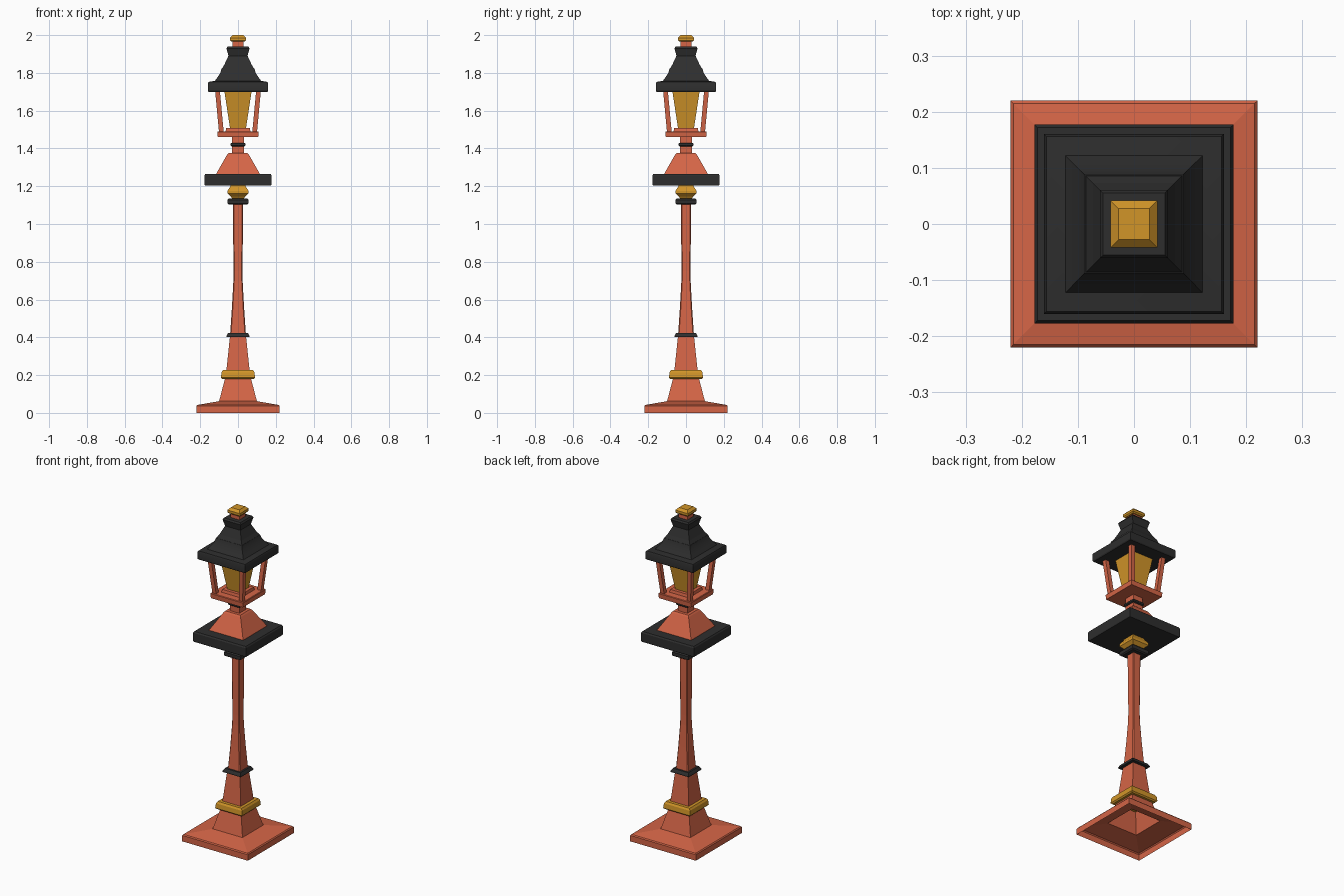
import bpy, bmesh
from mathutils import Vector

if "Cube" in bpy.data.objects:
    bpy.data.objects.remove(bpy.data.objects["Cube"])


def material(name, rgb):
    m = bpy.data.materials.new(name)
    m.diffuse_color = (*rgb, 1)
    m.use_nodes = True
    m.node_tree.nodes["Principled BSDF"].inputs["Base Color"].default_value = m.diffuse_color
    return m


ORANGE = material("orange_paint", (0.66, 0.13, 0.062))
BLACK = material("black_iron", (0.027, 0.027, 0.027))
GOLD = material("amber_gold", (0.64, 0.30, 0.022))


def finish(name, bm, mat, smooth=False):
    bmesh.ops.remove_doubles(bm, verts=bm.verts, dist=0.0001)
    bmesh.ops.recalc_face_normals(bm, faces=bm.faces)
    me = bpy.data.meshes.new(name)
    bm.to_mesh(me)
    bm.free()
    me.materials.append(mat)
    ob = bpy.data.objects.new(name, me)
    bpy.context.collection.objects.link(ob)
    if smooth:
        bpy.context.view_layer.objects.active = ob
        ob.select_set(True)
        bpy.ops.object.shade_smooth_by_angle(angle=0.5)
        ob.select_set(False)
    return ob


def section(h, c):
    """Square outline of half width h with corners cut by c."""
    k = h - c
    pts = [(h, -k), (h, k), (k, h), (-k, h), (-h, k), (-h, -k), (-k, -h), (k, -h)]
    return pts if c > 0 else pts[::2]


def stack(name, mat, levels, chamfer=0, open_bottom=False, smooth=False):
    """Square loft through (height, half width) levels."""
    bm = bmesh.new()
    rings = [[bm.verts.new((x, y, z)) for x, y in section(h, chamfer)] for z, h in levels]
    for a, b in zip(rings, rings[1:]):
        n = len(a)
        for i in range(n):
            j = (i + 1) % n
            bm.faces.new((a[i], a[j], b[j], b[i]))
    if not open_bottom:
        bm.faces.new(rings[0][::-1])
    bm.faces.new(rings[-1])
    return finish(name, bm, mat, smooth)


# Hollow foot and lower shaft
stack("foot_and_lower_shaft", ORANGE,
      [(0, 0.22), (0.036, 0.22), (0.042, 0.215), (0.062, 0.10),
       (0.20, 0.064), (0.41, 0.042)], open_bottom=True)
stack("foot_band", GOLD, [(0.18, 0.083), (0.187, 0.09), (0.215, 0.087), (0.226, 0.08)])
stack("shaft_ring", BLACK, [(0.402, 0.061), (0.408, 0.061), (0.423, 0.052)])

# Slender upper shaft with cut corners
stack("upper_shaft", ORANGE,
      [(0.41, 0.042), (0.56, 0.032), (0.69, 0.025), (0.75, 0.024), (1.12, 0.027)],
      chamfer=0.005)

# Collars under the tray
stack("collar", BLACK, [(1.102, 0.048), (1.108, 0.055), (1.128, 0.055), (1.134, 0.05)])
stack("gold_knob", GOLD,
      [(1.134, 0.03), (1.145, 0.038), (1.162, 0.056), (1.176, 0.056), (1.20, 0.04), (1.21, 0.04)])

# Wide tray and its pedestal
stack("tray", BLACK, [(1.204, 0.175), (1.21, 0.177), (1.258, 0.177), (1.266, 0.172)])
stack("pedestal", ORANGE, [(1.262, 0.116), (1.27, 0.113), (1.368, 0.057), (1.376, 0.05)])
stack("neck", ORANGE, [(1.37, 0.032), (1.465, 0.032)])
stack("neck_ring", BLACK, [(1.41, 0.034), (1.415, 0.039), (1.425, 0.039), (1.43, 0.034)])

# Lantern floor, glass and corner posts
stack("lantern_floor", ORANGE, [(1.46, 0.107), (1.488, 0.109), (1.491, 0.106)])
stack("glass_seat", ORANGE, [(1.488, 0.066), (1.508, 0.062)])
stack("glass", GOLD, [(1.505, 0.042), (1.71, 0.073)])

bm = bmesh.new()
for sx in (-1, 1):
    for sy in (-1, 1):
        rings = []
        for z, d in ((1.485, 0.088), (1.71, 0.109)):
            rings.append([bm.verts.new((sx * d + x, sy * d + y, z)) for x, y in section(0.0125, 0)])
        low, top = rings
        for i in range(4):
            j = (i + 1) % 4
            bm.faces.new((low[i], low[j], top[j], top[i]))
        bm.faces.new(low[::-1])
        bm.faces.new(top)
finish("corner_posts", bm, ORANGE)

# Flared roof, chimney and finial
stack("roof", BLACK,
      [(1.70, 0.156), (1.706, 0.16), (1.744, 0.16), (1.752, 0.156), (1.758, 0.122),
       (1.775, 0.11), (1.797, 0.095), (1.822, 0.087)], smooth=True)
stack("roof_upper", BLACK, [(1.82, 0.087), (1.842, 0.073), (1.892, 0.05)])
stack("chimney_cap", BLACK, [(1.888, 0.05), (1.93, 0.061), (1.94, 0.055)])
stack("finial_neck", ORANGE, [(1.935, 0.03), (1.97, 0.03)])
stack("finial", GOLD, [(1.965, 0.036), (1.972, 0.042), (1.986, 0.042), (2.0, 0.028)])
